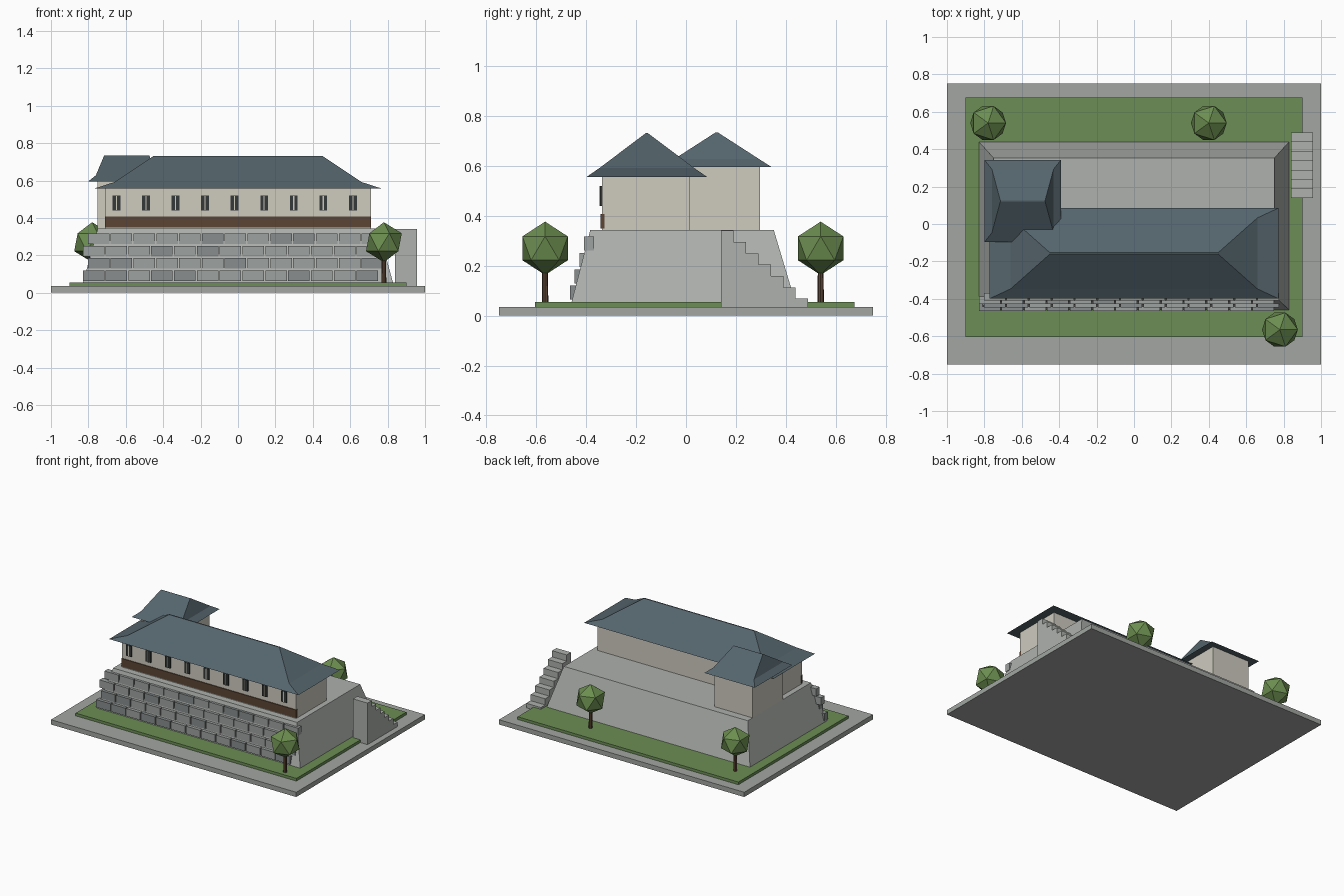
import bpy, bmesh, random
from mathutils import Matrix

if "Cube" in bpy.data.objects:
    bpy.data.objects.remove(bpy.data.objects["Cube"])

random.seed(4)


def mat(name, r, g, b):
    m = bpy.data.materials.new(name)
    m.diffuse_color = (r, g, b, 1)
    m.use_nodes = True
    m.node_tree.nodes["Principled BSDF"].inputs["Base Color"].default_value = m.diffuse_color
    return m


PAVING = mat("paving", 0.36, 0.38, 0.36)
GRASS = mat("grass", 0.15, 0.27, 0.09)
STONE = mat("stone", 0.42, 0.44, 0.42)
BLOCK = mat("block", 0.34, 0.36, 0.35)
DARK_BLOCK = mat("dark_block", 0.25, 0.27, 0.27)
PLASTER = mat("plaster", 0.62, 0.60, 0.52)
WOOD = mat("wood", 0.11, 0.06, 0.035)
TILE = mat("tile", 0.09, 0.13, 0.15)
GLASS = mat("window_dark", 0.035, 0.04, 0.04)
LEAF = mat("leaf", 0.15, 0.27, 0.08)


def finish(name, bm, material):
    bmesh.ops.recalc_face_normals(bm, faces=bm.faces)
    me = bpy.data.meshes.new(name)
    bm.to_mesh(me)
    bm.free()
    me.materials.append(material)
    ob = bpy.data.objects.new(name, me)
    bpy.context.collection.objects.link(ob)
    return ob


def loft(name, rings, material):
    """Stack of rectangles (x0, x1, y0, y1, z), capped at both ends."""
    bm = bmesh.new()
    loops = [[bm.verts.new(p) for p in ((a, c, z), (b, c, z), (b, d, z), (a, d, z))]
             for a, b, c, d, z in rings]
    for lo, hi in zip(loops, loops[1:]):
        for i in range(4):
            j = (i + 1) % 4
            bm.faces.new((lo[i], lo[j], hi[j], hi[i]))
    bm.faces.new(loops[0][::-1])
    bm.faces.new(loops[-1])
    return finish(name, bm, material)


def box(name, x0, x1, y0, y1, z0, z1, material):
    return loft(name, [(x0, x1, y0, y1, z0), (x0, x1, y0, y1, z1)], material)


def roof(name, cx, cy, sizes):
    """Flared hip roof from (half x, half y, z) rings."""
    return loft(name, [(cx - hx, cx + hx, cy - hy, cy + hy, z) for hx, hy, z in sizes], TILE)


# Ground
box("paving_slab", -1, 1, -0.75, 0.75, 0, 0.035, PAVING)
box("lawn", -0.9, 0.9, -0.605, 0.675, 0.035, 0.055, GRASS)

# Sloping stone platform
loft("stone_platform", [(-0.83, 0.83, -0.46, 0.44, 0.05),
                        (-0.75, 0.75, -0.384, 0.352, 0.343)], STONE)

# Four courses of facing blocks on the front
for row in range(4):
    x_start = -0.83 + 0.027 * (row % 2)
    y = -0.466 + 0.019 * row
    z = 0.064 + 0.0655 * row
    for i in range(13):
        x = x_start + 0.122 * i
        box("facing_block", x, x + 0.115, y, y + 0.04, z, z + 0.056,
            DARK_BLOCK if random.random() < 0.25 else BLOCK)

# Main hall
box("hall_walls", -0.71, 0.71, -0.336, 0.016, 0.34, 0.565, PLASTER)
box("timber_band", -0.712, 0.712, -0.342, -0.326, 0.35, 0.408, WOOD)
for i in range(9):
    x = -0.65 + 0.158 * i
    box("window", x - 0.021, x + 0.021, -0.344, -0.33, 0.44, 0.52, GLASS)
    box("window_bar", x - 0.003, x + 0.003, -0.347, -0.34, 0.44, 0.52, PLASTER)
roof("hall_roof", 0, -0.157, [(0.772, 0.242, 0.556), (0.66, 0.19, 0.592), (0.45, 0.004, 0.732)])

# Corner tower
box("tower_walls", -0.75, -0.44, -0.056, 0.296, 0.34, 0.605, PLASTER)
roof("tower_roof", -0.595, 0.123, [(0.205, 0.22, 0.596), (0.165, 0.17, 0.628), (0.12, 0.004, 0.735)])

# Side staircase, extruded from a stepped profile
profile = [(0.14, 0.035)]
for i in range(7):
    z = 0.341 - 0.0455 * i
    profile += [(0.14 + 0.05 * i, z), (0.19 + 0.05 * i, z)]
profile.append((0.49, 0.035))
bm = bmesh.new()
face = bm.faces.new([bm.verts.new((0.84, y, z)) for y, z in profile])
ext = bmesh.ops.extrude_face_region(bm, geom=[face], use_keep_orig=True)
bmesh.ops.translate(bm, vec=(0.118, 0, 0),
                    verts=[v for v in ext["geom"] if isinstance(v, bmesh.types.BMVert)])
finish("side_stairs", bm, STONE)

# Trees
for x, y in ((-0.78, 0.54), (0.40, 0.54), (0.78, -0.565)):
    bm = bmesh.new()
    bmesh.ops.create_cone(bm, cap_ends=True, segments=8, radius1=0.013, radius2=0.011,
                          depth=0.17, matrix=Matrix.Translation((x, y, 0.135)))
    finish("tree_trunk", bm, WOOD)
    bm = bmesh.new()
    bmesh.ops.create_icosphere(bm, subdivisions=1, radius=0.107,
                               matrix=Matrix.Translation((x, y, 0.27)))
    finish("tree_crown", bm, LEAF)
